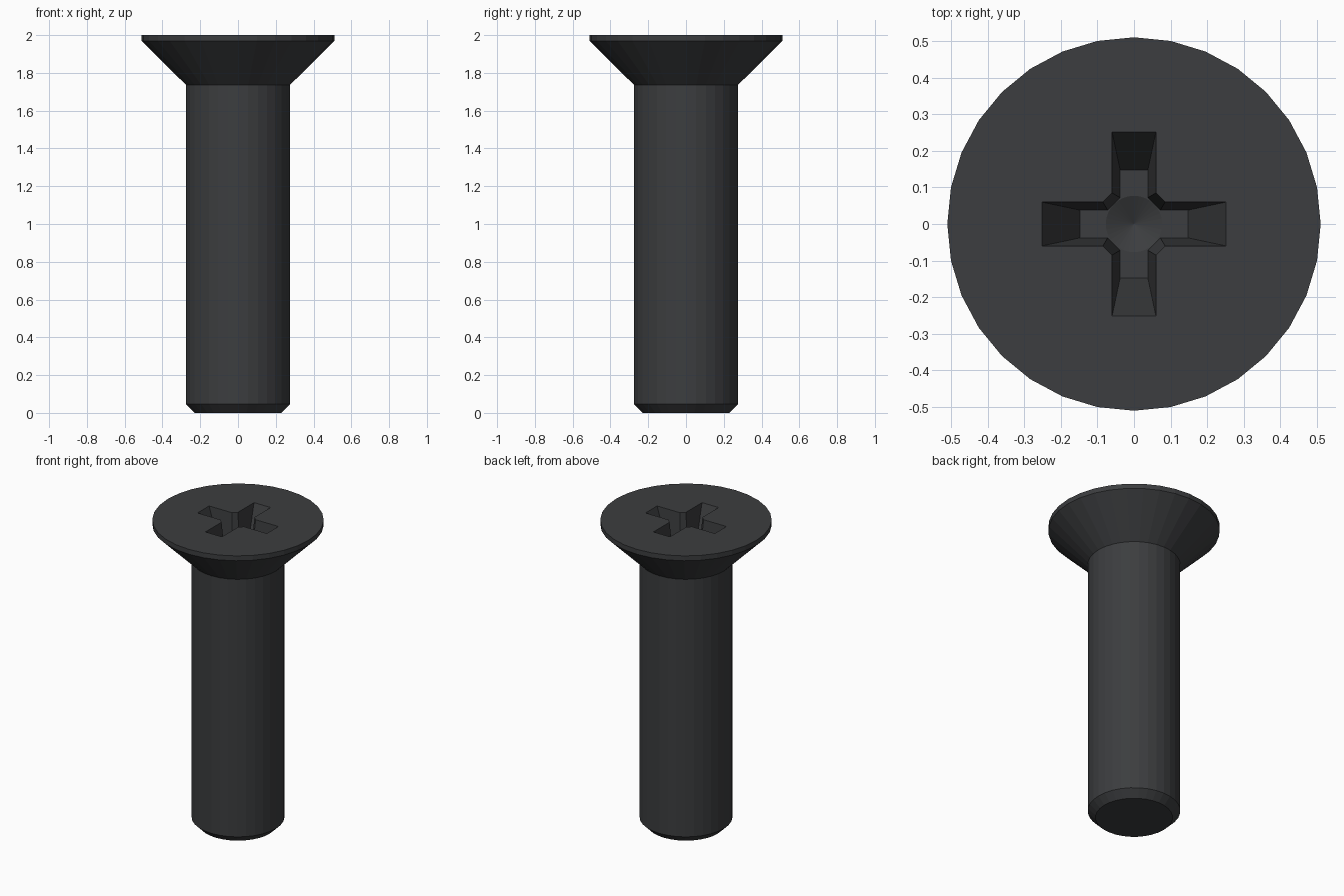
import bpy, bmesh
from math import cos, sin, pi

if "Cube" in bpy.data.objects:
    bpy.data.objects.remove(bpy.data.objects["Cube"])

SIDES, TOP, DEPTH = 32, 2.0, 0.28

black = bpy.data.materials.new("black_steel")
black.diffuse_color = (0.045, 0.047, 0.05, 1)
black.use_nodes = True
black.node_tree.nodes["Principled BSDF"].inputs["Base Color"].default_value = black.diffuse_color


def loft(name, rings):
    """Skin a stack of matching rings (bottom to top) and cap both ends."""
    bm = bmesh.new()
    loops = [[bm.verts.new(p) for p in ring] for ring in rings]
    n = len(loops[0])
    for a, b in zip(loops, loops[1:]):
        for i in range(n):
            j = (i + 1) % n
            bm.faces.new((a[i], a[j], b[j], b[i]))
    bm.faces.new(loops[0][::-1])
    bm.faces.new(loops[-1])
    bmesh.ops.remove_doubles(bm, verts=bm.verts, dist=1e-5)
    bmesh.ops.recalc_face_normals(bm, faces=bm.faces)
    mesh = bpy.data.meshes.new(name)
    bm.to_mesh(mesh)
    bm.free()
    mesh.materials.append(black)
    obj = bpy.data.objects.new(name, mesh)
    bpy.context.collection.objects.link(obj)
    return obj


def circle(r, z):
    return [(r * cos(2 * pi * i / SIDES), r * sin(2 * pi * i / SIDES), z)
            for i in range(SIDES)]


def cross(end, half, inner, z):
    """Four arms with chamfered inner corners."""
    arm = [(inner, -half), (end, -half), (end, half), (inner, half)]
    return [(x * c - y * s, x * s + y * c, z)
            for c, s in ((1, 0), (0, 1), (-1, 0), (0, -1)) for x, y in arm]


# Shank with chamfered tip and countersunk head
screw = loft("countersunk_screw", [circle(r, z) for r, z in (
    (0.23, 0), (0.276, 0.046), (0.276, 1.737), (0.51, 1.968), (0.51, TOP))])

# Tapered cross recess, extended a little above the head
low, high = (0.148, 0.038, 0.072), (0.252, 0.06, 0.085)
over = [h + (h - l) * 0.1 for l, h in zip(low, high)]
socket = loft("cross_recess_cutter", [cross(*low, TOP - DEPTH),
                                      cross(*over, TOP + DEPTH * 0.1)])

# Shallow conical dimple in the recess floor
floor = TOP - DEPTH
dimple = loft("dimple_cutter", [circle(r, z) for r, z in (
    (0.0005, floor - 0.035), (0.077, floor), (0.077, floor + 0.02))])

for cutter in (socket, dimple):
    mod = screw.modifiers.new(cutter.name, 'BOOLEAN')
    mod.operation = 'DIFFERENCE'
    mod.solver = 'EXACT'
    mod.object = cutter
    cutter.hide_render = True
    cutter.hide_set(True)
